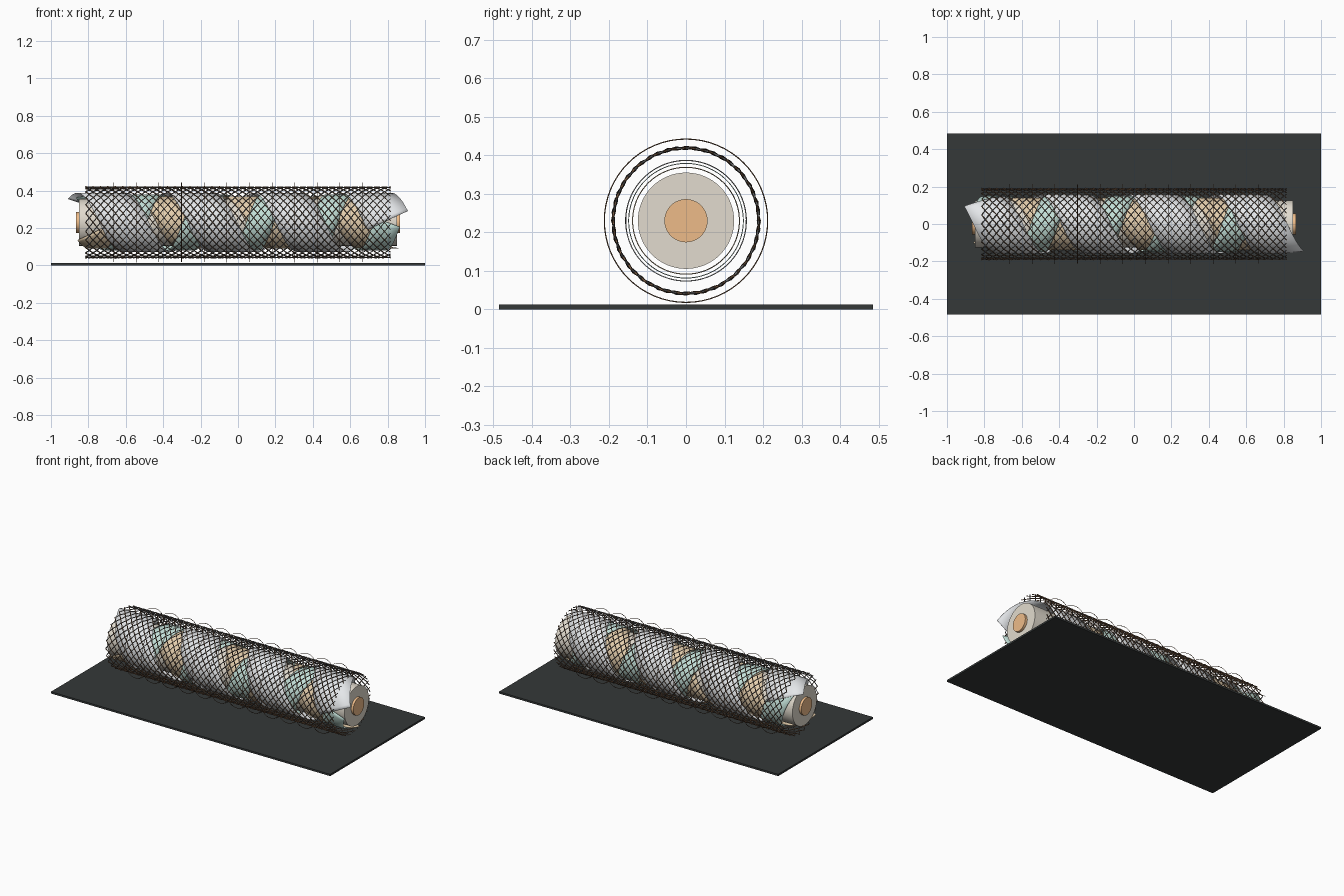
import bpy
from math import pi, sin, cos, radians, sqrt

if "Cube" in bpy.data.objects:
    bpy.data.objects.remove(bpy.data.objects["Cube"])

ZC = 0.23  # height of the cable axis


def mat(name, col):
    m = bpy.data.materials.new(name)
    m.diffuse_color = (*col, 1)
    m.use_nodes = True
    m.node_tree.nodes["Principled BSDF"].inputs["Base Color"].default_value = m.diffuse_color
    return m


CREAM = mat("cream", (0.76, 0.71, 0.62))
COPPER = mat("copper", (0.85, 0.50, 0.25))
DARK = mat("dark", (0.035, 0.04, 0.04))
BROWN = mat("brown", (0.20, 0.11, 0.06))
STEEL = mat("steel", (0.16, 0.16, 0.16))
WHITE = mat("white", (0.78, 0.80, 0.82))
TEAL = mat("teal", (0.55, 0.75, 0.69))
TAN = mat("tan", (0.78, 0.62, 0.42))


def rod(name, r, length, m):
    bpy.ops.mesh.primitive_cylinder_add(vertices=64, radius=r, depth=length,
                                        location=(0, 0, ZC), rotation=(0, pi / 2, 0))
    o = bpy.context.object
    o.name = name
    o.data.materials.append(m)
    bpy.ops.object.shade_smooth_by_angle(angle=radians(40))


def ribbon(name, r, width, half, a0, a1, m, n=200):
    """Helical tape on a cylinder, cut square to its own direction."""
    k = 2 * half / (r * (a1 - a0))          # rise per unit of arc
    nx, ns = 1 / sqrt(1 + k * k), -k / sqrt(1 + k * k)
    verts, faces = [], []
    for i in range(n + 1):
        t = i / n
        for j in (-1, -1 / 3, 1 / 3, 1):
            d = j * width / 2
            a = a0 + (a1 - a0) * t + d * ns / r
            verts.append((-half + 2 * half * t + d * nx, r * cos(a), ZC + r * sin(a)))
    for i in range(n):
        for j in range(3):
            q = i * 4 + j
            faces.append((q, q + 1, q + 5, q + 4))
    me = bpy.data.meshes.new(name)
    me.from_pydata(verts, [], faces)
    me.materials.append(m)
    o = bpy.data.objects.new(name, me)
    bpy.context.collection.objects.link(o)
    s = o.modifiers.new("thickness", 'SOLIDIFY')
    s.thickness = 0.002
    s.offset = 0
    bpy.context.view_layer.objects.active = o
    o.select_set(True)
    bpy.ops.object.shade_smooth_by_angle(angle=radians(40))
    o.select_set(False)


def wires(name, paths, thick, m, cyclic=False):
    cu = bpy.data.curves.new(name, 'CURVE')
    cu.dimensions = '3D'
    cu.bevel_depth = thick
    cu.bevel_resolution = 0
    for p in paths:
        s = cu.splines.new('POLY')
        s.points.add(len(p) - 1)
        for pt, c in zip(s.points, p):
            pt.co = (*c, 1)
        s.use_cyclic_u = cyclic
    cu.materials.append(m)
    o = bpy.data.objects.new(name, cu)
    bpy.context.collection.objects.link(o)


# base plate
bpy.ops.mesh.primitive_cube_add(size=1, location=(0, 0, 0.006))
plate = bpy.context.object
plate.name = "base_plate"
plate.scale = (2, 0.97, 0.012)
plate.data.materials.append(DARK)

# conductor and insulation
rod("conductor", 0.056, 1.73, COPPER)
rod("insulation", 0.125, 1.70, CREAM)

# wrapped tapes
ribbon("inner_tape", 0.139, 0.18, 0.78, radians(-155), radians(-155 + 1170), TAN)
ribbon("middle_tape", 0.149, 0.14, 0.80, radians(180 + 4.7 * 360), radians(180), TEAL)
ribbon("outer_tape", 0.157, 0.24, 0.80, radians(34), radians(176 + 1080), WHITE)

# woven braid: two opposed families of helical wires
N, HALF, TURNS, SEG, R = 24, 0.815, 1.7, 82, 0.189


def helix(start, hand):
    pts = []
    for i in range(SEG + 1):
        t = i / SEG
        a = start + hand * TURNS * 2 * pi * t
        r = R + hand * 0.0025 * cos(TURNS * 2 * pi * t * N)
        pts.append((-HALF + 2 * HALF * t, r * cos(a), ZC + r * sin(a)))
    return pts


for nm, hand, m in (("braid_right", 1, BROWN), ("braid_left", -1, STEEL)):
    wires(nm, [helix(2 * pi * i / N, hand) for i in range(N)], 0.003, m)

# thin outer hoops
hoops = [[(-0.665 + 0.121 * i, 0.212 * cos(2 * pi * j / 64), ZC + 0.212 * sin(2 * pi * j / 64))
          for j in range(64)] for i in range(12)]
wires("outer_hoops", hoops, 0.0015, BROWN, True)
